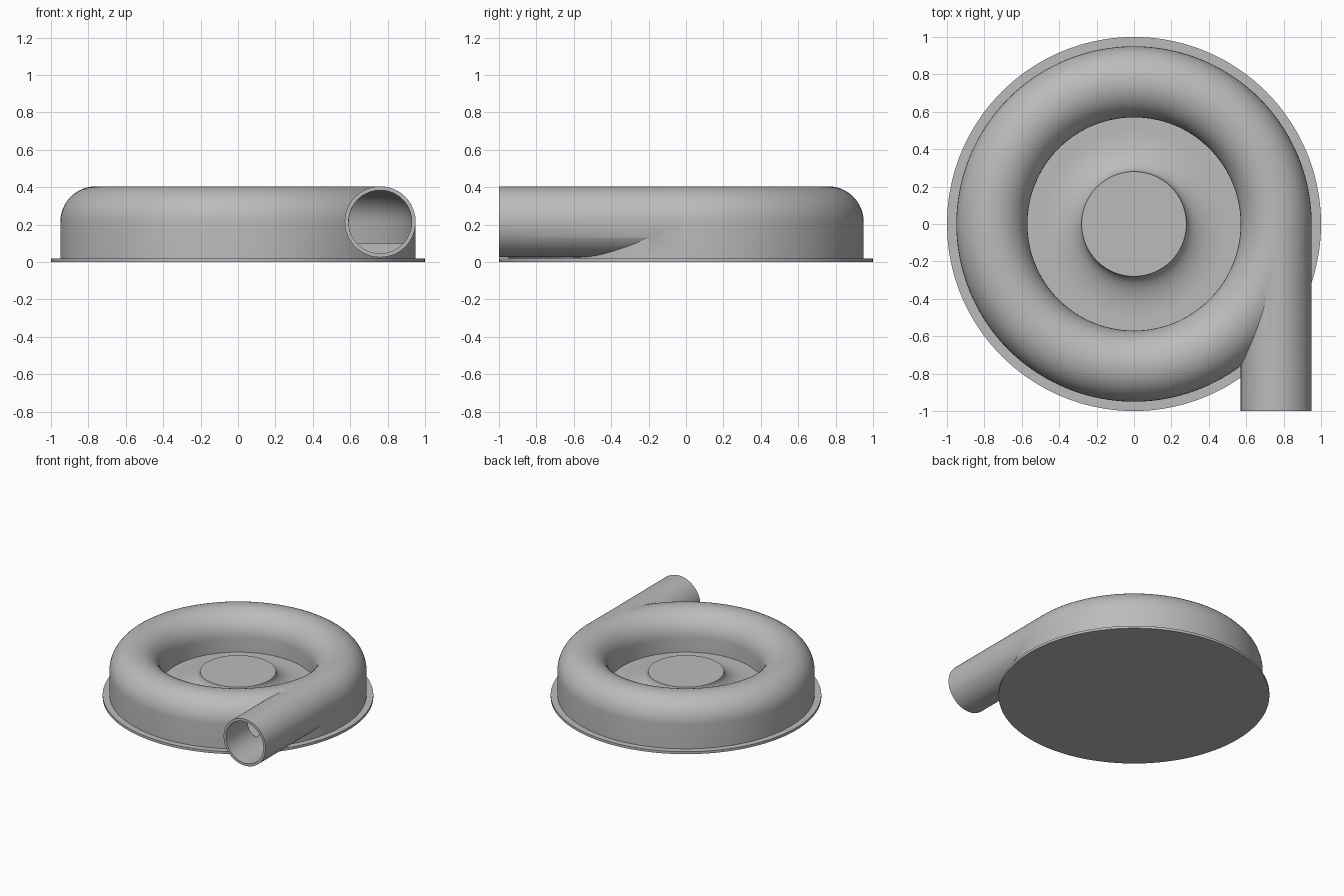
import bpy, bmesh, math
from mathutils import Matrix

cube = bpy.data.objects.get("Cube")
if cube:
    bpy.data.objects.remove(cube)

grey = bpy.data.materials.new("plain grey")
grey.use_nodes = True
colour = (0.5, 0.5, 0.5, 1)
grey.diffuse_color = colour
grey.node_tree.nodes["Principled BSDF"].inputs["Base Color"].default_value = colour

RING, TUBE, BORE, MID, FLOOR = 0.76, 0.19, 0.168, 0.215, 0.10


def finish(name, bm):
    bmesh.ops.recalc_face_normals(bm, faces=bm.faces)
    mesh = bpy.data.meshes.new(name)
    bm.to_mesh(mesh)
    bm.free()
    mesh.materials.append(grey)
    ob = bpy.data.objects.new(name, mesh)
    bpy.context.collection.objects.link(ob)
    return ob


def lathe(name, profile, closed=False, steps=144):
    """Turn (radius, height) points around the z axis."""
    bm = bmesh.new()
    verts = [bm.verts.new((r, 0, z)) for r, z in profile]
    edges = [bm.edges.new(pair) for pair in zip(verts, verts[1:])]
    if closed:
        edges.append(bm.edges.new((verts[-1], verts[0])))
    bmesh.ops.spin(bm, geom=verts + edges, cent=(0, 0, 0), axis=(0, 0, 1),
                   angle=math.tau, steps=steps, use_duplicate=False)
    bmesh.ops.remove_doubles(bm, verts=bm.verts, dist=0.0001)
    return finish(name, bm)


def pipe(name, radius, y0, y1):
    bm = bmesh.new()
    place = Matrix.Translation((RING, (y0 + y1) / 2, MID)) @ Matrix.Rotation(math.pi / 2, 4, 'X')
    bmesh.ops.create_cone(bm, cap_ends=True, segments=96, radius1=radius,
                          radius2=radius, depth=y1 - y0, matrix=place)
    return finish(name, bm)


def arch(radius, n=24):
    """Half circle over the channel, from the outer side to the inner."""
    return [(RING + radius * math.cos(math.pi * i / n),
             MID + radius * math.sin(math.pi * i / n)) for i in range(n + 1)]


def combine(target, tool, operation):
    mod = target.modifiers.new(operation, 'BOOLEAN')
    mod.operation, mod.solver, mod.object = operation, 'EXACT', tool
    bpy.context.view_layer.objects.active = target
    bpy.ops.object.modifier_apply(modifier=mod.name)
    bpy.data.objects.remove(tool)


# Base plate
base = lathe("base_plate", [(0, 0), (1, 0), (1, 0.02), (0, 0.02)])

# Ring-shaped housing with a flared hub in the middle
flare = [(0.50 - 0.22 * math.sin(t), FLOOR + 0.11 * (1 - math.cos(t)))
         for t in (math.pi / 2 * i / 14 for i in range(15))]
housing = lathe("housing", [(0, 0.01), (RING + TUBE, 0.01)] + arch(TUBE)
                + [(RING - TUBE, FLOOR)] + flare + [(0, FLOOR + 0.11)])

# Outlet pipe leaving along the tangent
combine(housing, pipe("outlet_pipe", TUBE - 0.0005, -1, 0), 'UNION')

# Hollow channel and bore
channel = lathe("channel", [(RING + BORE, FLOOR)] + arch(BORE)
                + [(RING - BORE, FLOOR)], closed=True)
combine(housing, channel, 'DIFFERENCE')
combine(housing, pipe("bore", BORE + 0.0007, -1.1, -0.02), 'DIFFERENCE')

for ob in (base, housing):
    bpy.ops.object.select_all(action='DESELECT')
    ob.select_set(True)
    bpy.context.view_layer.objects.active = ob
    bpy.ops.object.shade_smooth_by_angle(angle=math.radians(30))
